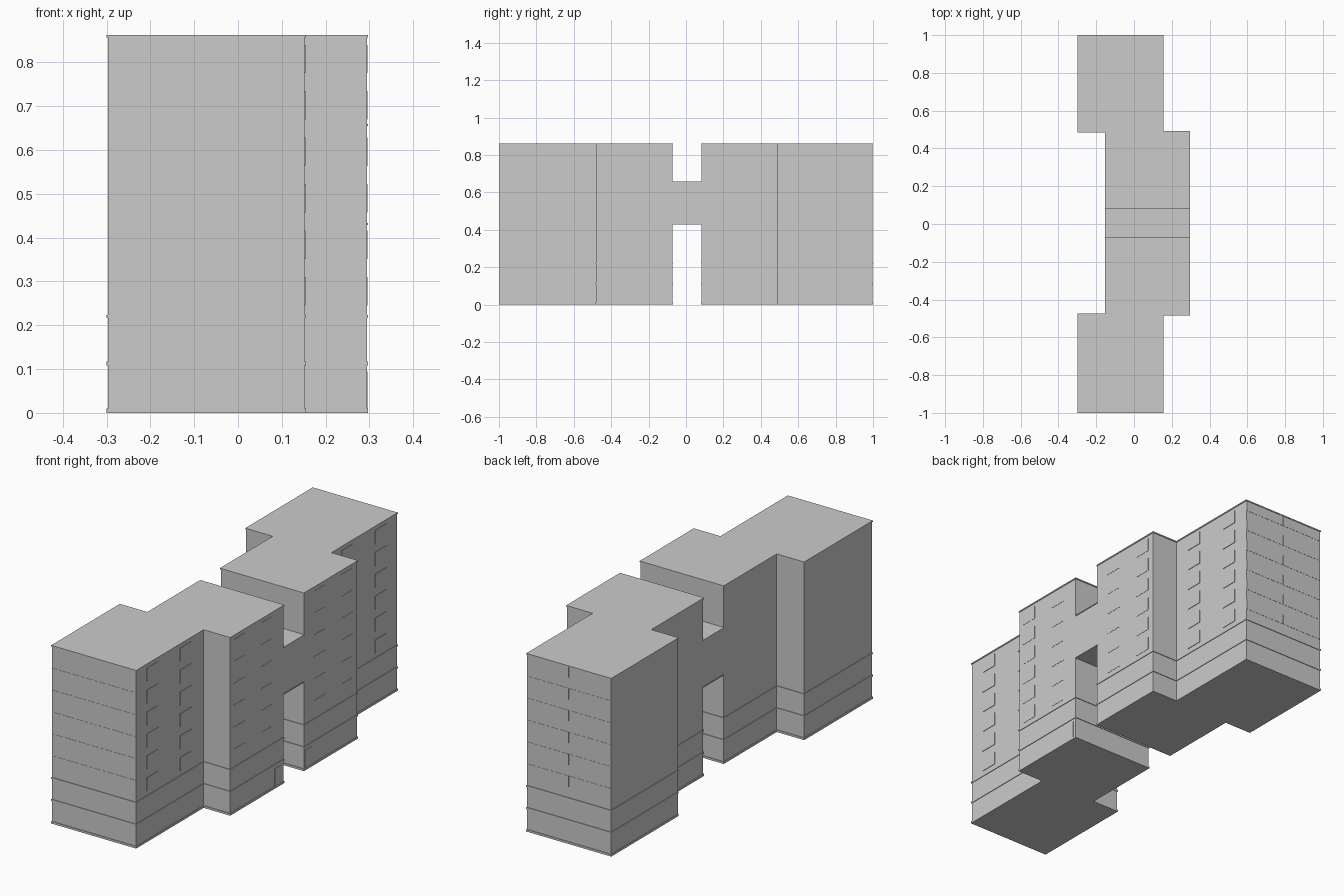
import bpy, bmesh

if "Cube" in bpy.data.objects:
    bpy.data.objects.remove(bpy.data.objects["Cube"])

OUT = 0.003  # how far trims stand proud of the walls


def make_object(name, bm):
    bmesh.ops.recalc_face_normals(bm, faces=bm.faces)
    mesh = bpy.data.meshes.new(name)
    bm.to_mesh(mesh)
    bm.free()
    obj = bpy.data.objects.new(name, mesh)
    bpy.context.collection.objects.link(obj)
    return obj


def add_prism(bm, points, z0, z1):
    face = bm.faces.new([bm.verts.new((x, y, z0)) for x, y in points])
    top = bmesh.ops.extrude_face_region(bm, geom=[face], use_keep_orig=True)
    verts = [g for g in top["geom"] if isinstance(g, bmesh.types.BMVert)]
    bmesh.ops.translate(bm, verts=verts, vec=(0, 0, z1 - z0))


def add_box(bm, x0, x1, y0, y1, z0, z1):
    add_prism(bm, [(x0, y0), (x1, y0), (x1, y1), (x0, y1)], z0, z1)


def footprint(side, o):
    # stepped plan of one tower: end block shifted left, inner block right
    end = 0.997 + o
    gap = (0.083 if side > 0 else 0.073) - o
    left, right = (0.487, 0.490) if side > 0 else (0.478, 0.481)
    pts = [(-0.297 - o, end), (0.152 + o, end), (0.152 + o, right + o),
           (0.294 + o, right + o), (0.294 + o, gap), (-0.150 - o, gap),
           (-0.150 - o, left - o), (-0.297 - o, left - o)]
    return [(x, side * y) for x, y in pts]


for side, label in ((-1, "front"), (1, "back")):
    # tower walls
    bm = bmesh.new()
    add_prism(bm, footprint(side, 0), 0, 0.858)
    make_object(label + "_tower_walls", bm)

    # plinth, floor bands and roof slab
    bm = bmesh.new()
    for z0, z1 in ((0, 0.01), (0.108, 0.117), (0.216, 0.223), (0.856, 0.862)):
        add_prism(bm, footprint(side, OUT), z0, z1)
    make_object(label + "_tower_bands", bm)

    # window panels: six floors, two columns per block
    bm = bmesh.new()
    for floor in range(6):
        z = 0.245 + floor * 0.106
        for x, y, depth in ((0.152, 0.83, 0.0025), (0.152, 0.575, 0.0025),
                            (0.294, 0.37, 0.0012), (0.294, 0.16, 0.0012)):
            ya, yb = sorted((side * y, side * (y + 0.085)))
            add_box(bm, x - 0.01, x + depth, ya, yb, z, z + 0.065)
    make_object(label + "_windows", bm)

    # ground floor door beside the passage
    bm = bmesh.new()
    ya, yb = sorted((side * 0.09, side * 0.14))
    add_box(bm, 0.28, 0.2955, ya, yb, 0.01, 0.095)
    make_object(label + "_door", bm)

    # shallow cladding strips on the end wall, split by a vertical seam
    bm = bmesh.new()
    ya, yb = sorted((side * 0.99, side * 0.998))
    for floor in range(6):
        z = 0.275 + floor * 0.106
        for x0, x1 in ((-0.295, -0.073), (-0.071, 0.150)):
            add_box(bm, x0, x1, ya, yb, z, z + 0.053)
    make_object(label + "_end_cladding", bm)

# bridge joining the towers, with thin trims above and below
bm = bmesh.new()
add_box(bm, -0.150, 0.294, -0.08, 0.09, 0.430, 0.658)
make_object("bridge", bm)
bm = bmesh.new()
for z0 in (0.429, 0.655):
    add_box(bm, -0.153, 0.297, -0.0735, 0.0835, z0, z0 + 0.004)
make_object("bridge_trims", bm)
